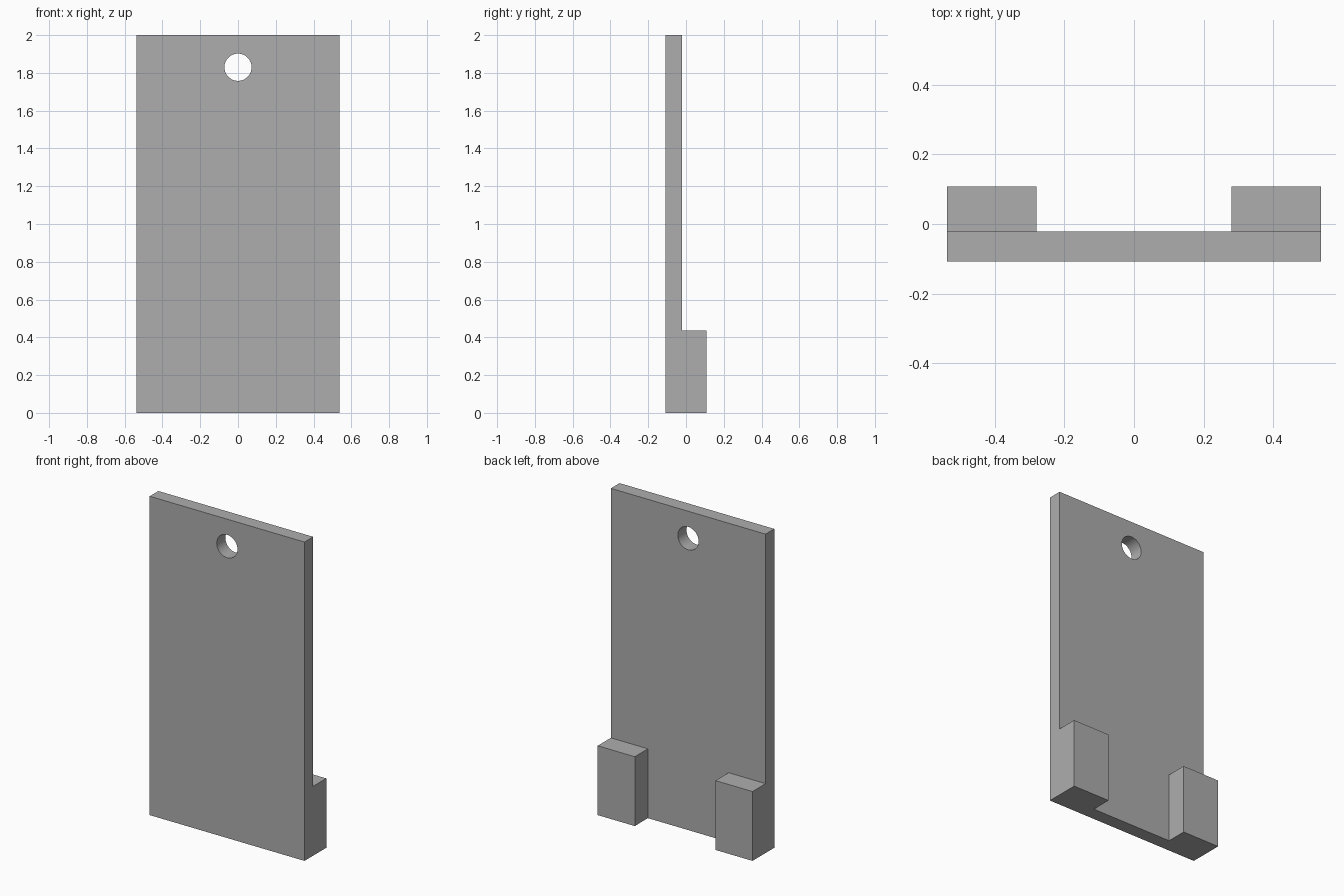
import bpy
import bmesh
import math
from mathutils import Matrix, Vector

HALF_W, HEIGHT = 0.537, 2.0
FRONT, PLATE_BACK, FOOT_BACK = -0.108, -0.022, 0.108
FOOT_INNER, FOOT_TOP = 0.28, 0.435
HOLE_Z, HOLE_R = 1.83, 0.072

default = bpy.data.objects.get("Cube")
if default:
    bpy.data.objects.remove(default, do_unlink=True)

# Single flat grey
GREY = (0.42, 0.42, 0.42, 1)
grey = bpy.data.materials.new("plain grey")
grey.use_nodes = True
grey.diffuse_color = GREY
grey.node_tree.nodes["Principled BSDF"].inputs["Base Color"].default_value = GREY


def make_object(name, bm):
    mesh = bpy.data.meshes.new(name)
    bm.to_mesh(mesh)
    bm.free()
    obj = bpy.data.objects.new(name, mesh)
    bpy.context.collection.objects.link(obj)
    mesh.materials.append(grey)
    return obj


# Upright plate
bm = bmesh.new()
size = Vector((2 * HALF_W, PLATE_BACK - FRONT, HEIGHT))
centre = Vector((0, (FRONT + PLATE_BACK) / 2, HEIGHT / 2))
bmesh.ops.create_cube(bm, size=1, matrix=Matrix.LocRotScale(centre, None, size))

# Two feet drawn out of the lower back corners
cuts = [((FOOT_INNER, 0, 0), (1, 0, 0)), ((-FOOT_INNER, 0, 0), (1, 0, 0)),
        ((0, 0, FOOT_TOP), (0, 0, 1))]
for point, normal in cuts:
    bmesh.ops.bisect_plane(bm, geom=bm.verts[:] + bm.edges[:] + bm.faces[:],
                           plane_co=point, plane_no=normal)
bm.normal_update()
corners = []
for face in bm.faces:
    mid = face.calc_center_median()
    if face.normal.y > 0.9 and abs(mid.x) > FOOT_INNER and mid.z < FOOT_TOP:
        corners.append(face)
feet = bmesh.ops.extrude_discrete_faces(bm, faces=corners)["faces"]
for face in feet:
    bmesh.ops.translate(bm, verts=face.verts[:], vec=(0, FOOT_BACK - PLATE_BACK, 0))
bmesh.ops.dissolve_limit(bm, angle_limit=0.01, verts=bm.verts[:], edges=bm.edges[:])
bmesh.ops.recalc_face_normals(bm, faces=bm.faces[:])
plate = make_object("footed_plate", bm)

# Round hanging hole near the top
bm = bmesh.new()
bmesh.ops.create_cone(bm, cap_ends=True, segments=64, radius1=HOLE_R, radius2=HOLE_R, depth=1,
                      matrix=Matrix.Translation((0, 0, HOLE_Z)) @ Matrix.Rotation(math.pi / 2, 4, "X"))
cutter = make_object("hole_cutter", bm)
cutter.hide_render = True
cut = plate.modifiers.new("hanging hole", "BOOLEAN")
cut.operation = "DIFFERENCE"
cut.solver = "EXACT"
cut.object = cutter

# Apply the cut, then smooth only the hole wall
bpy.ops.object.select_all(action="DESELECT")
plate.select_set(True)
bpy.context.view_layer.objects.active = plate
bpy.ops.object.modifier_apply(modifier=cut.name)
bpy.data.objects.remove(cutter, do_unlink=True)
bpy.ops.object.shade_smooth_by_angle(angle=0.5)
